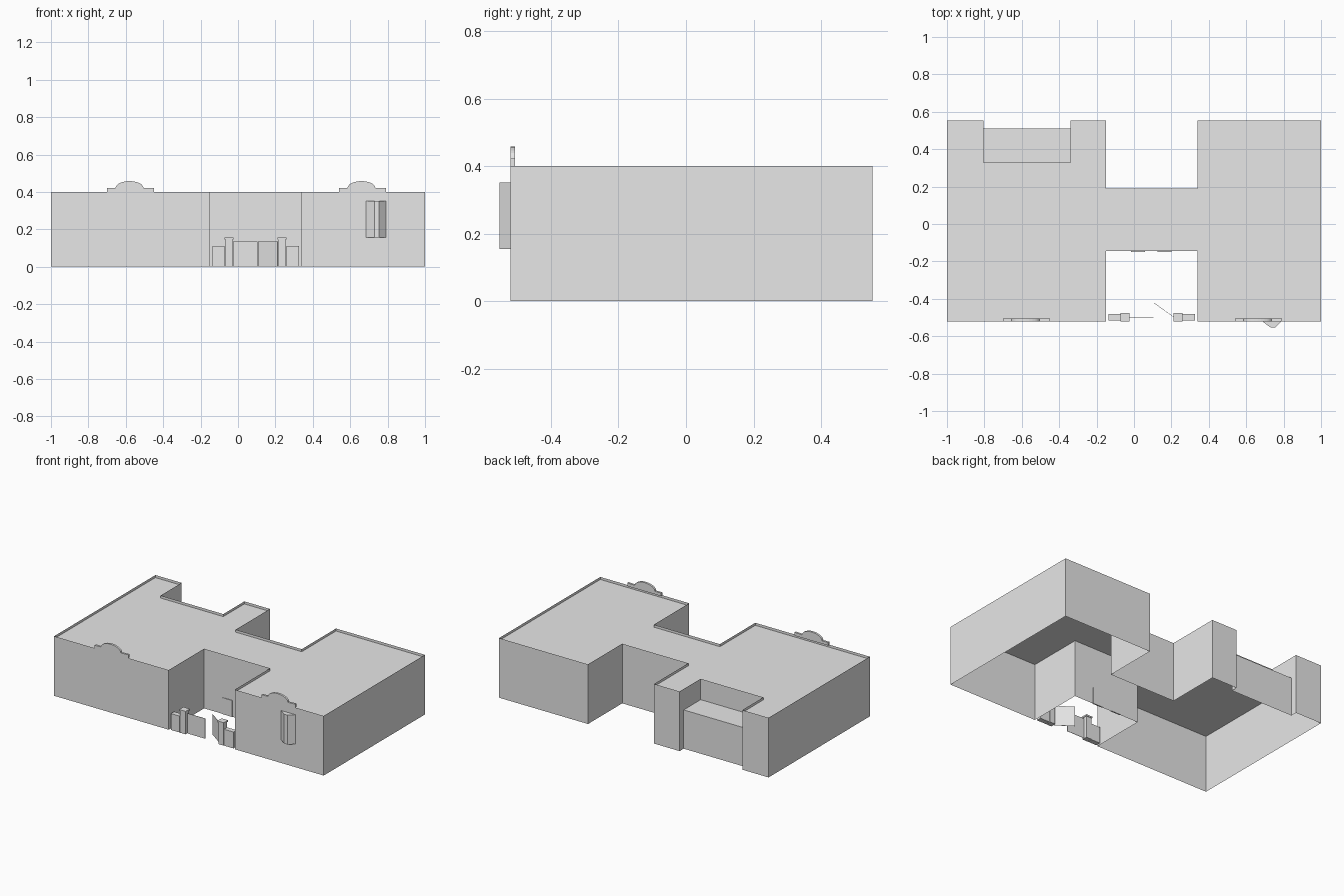
import bpy
import bmesh
from math import sin, cos, pi, atan2, hypot

cube = bpy.data.objects.get("Cube")
if cube:
    bpy.data.objects.remove(cube)

# Single plaster colour
plaster = bpy.data.materials.new("light_grey_plaster")
plaster.use_nodes = True
plaster.diffuse_color = (0.8, 0.8, 0.8, 1)
plaster.node_tree.nodes["Principled BSDF"].inputs["Base Color"].default_value = (0.8, 0.8, 0.8, 1)

FRONT, BACK, TOP = -0.52, 0.553, 0.4
TERRACE_Z = 0.26


def finish(name, bm):
    mesh = bpy.data.meshes.new(name)
    bm.to_mesh(mesh)
    bm.free()
    mesh.materials.append(plaster)
    obj = bpy.data.objects.new(name, mesh)
    bpy.context.collection.objects.link(obj)
    return obj


def box(name, x0, x1, y0, y1, z0, z1):
    bm = bmesh.new()
    bmesh.ops.create_cube(bm, size=1)
    for v in bm.verts:
        v.co.x = x1 if v.co.x > 0 else x0
        v.co.y = y1 if v.co.y > 0 else y0
        v.co.z = z1 if v.co.z > 0 else z0
    return finish(name, bm)


def prism(name, outline, offset):
    """Extrude a flat 3D outline along an offset vector."""
    bm = bmesh.new()
    face = bm.faces.new([bm.verts.new(p) for p in outline])
    new = bmesh.ops.extrude_face_region(bm, geom=[face])["geom"]
    moved = [g for g in new if isinstance(g, bmesh.types.BMVert)]
    bmesh.ops.translate(bm, verts=moved, vec=offset)
    bmesh.ops.recalc_face_normals(bm, faces=bm.faces)
    return finish(name, bm)


def wall(bm, a, b, z0, z1):
    pts = [(*a, z0), (*b, z0), (*b, z1), (*a, z1)]
    return bm.faces.new([bm.verts.new(p) for p in pts])


# Building shell: footprint, open underneath, with a sunken roof inside a parapet
footprint = [
    (-1, FRONT), (-0.15, FRONT), (-0.15, -0.145), (0.34, -0.145),
    (0.34, FRONT), (1, FRONT), (1, BACK), (0.34, BACK),
    (0.34, 0.19), (-0.15, 0.19), (-0.15, BACK), (-0.34, BACK),
    (-0.34, 0.33), (-0.805, 0.33), (-0.805, BACK), (-1, BACK),
]
bm = bmesh.new()
roof = bm.faces.new([bm.verts.new((x, y, TOP)) for x, y in footprint])
bmesh.ops.inset_region(bm, faces=[roof], thickness=0.014, use_even_offset=True)
geom = bmesh.ops.extrude_face_region(bm, geom=[roof])["geom"]
bmesh.ops.translate(bm, verts=[g for g in geom if isinstance(g, bmesh.types.BMVert)],
                    vec=(0, 0, -0.017))
if roof.is_valid and all(abs(v.co.z - TOP) < 1e-5 for v in roof.verts):
    bmesh.ops.delete(bm, geom=[roof], context='FACES_ONLY')
for a, b in zip(footprint, footprint[1:] + footprint[:1]):
    in_notch = all(-0.9 < x < -0.3 and y > 0.3 for x, y in (a, b))
    wall(bm, a, b, TERRACE_Z if in_notch else 0, TOP)
bmesh.ops.remove_doubles(bm, verts=bm.verts, dist=1e-4)
finish("building_shell", bm)

# Rear terrace: lower floor with its own outer wall
bm = bmesh.new()
path = [(-0.34, BACK), (-0.34, 0.51), (-0.805, 0.51), (-0.805, BACK)]
for a, b in zip(path, path[1:]):
    wall(bm, a, b, 0, TERRACE_Z)
floor = [(-0.805, 0.33), (-0.34, 0.33), (-0.34, 0.51), (-0.805, 0.51)]
bm.faces.new([bm.verts.new((x, y, TERRACE_Z)) for x, y in floor])
finish("rear_terrace", bm)

# Arched crests on the front parapet
for side, cx in (("right", -0.58), ("left", 0.66)):
    arch = [(cx - 0.075 * cos(t), 0.42 + 0.038 * sin(t))
            for t in (pi * i / 12 for i in range(13))]
    profile = [(cx - 0.12, TOP), (cx - 0.12, 0.42), *arch,
               (cx + 0.13, 0.422), (cx + 0.13, TOP)]
    prism(side + "_crest", [(x, FRONT, z) for x, z in profile], (0, 0.014, 0))

# Projecting bay on the front wall
bay = [(0.685, FRONT), (0.73, -0.553), (0.755, -0.553), (0.79, FRONT)]
prism("front_bay", [(x, y, 0.155) for x, y in bay], (0, 0, 0.197))

# Entrance: low side walls, capped pillars
for side, wall_x, pillar_x in (("right", (-0.137, -0.072), (-0.072, -0.025)),
                               ("left", (0.258, 0.327), (0.211, 0.258))):
    box(side + "_low_wall", *wall_x, -0.515, -0.482, 0, 0.11)
    box(side + "_pillar", pillar_x[0] + 0.004, pillar_x[1] - 0.004, -0.516, -0.479, 0, 0.148)
    box(side + "_pillar_cap", *pillar_x, -0.52, -0.475, 0.146, 0.156)

# Gate leaves: one shut, one swung inward
for name, hinge, end in (("closed_gate", (-0.027, -0.498), (0.105, -0.498)),
                         ("open_gate", (0.213, -0.498), (0.107, -0.422))):
    dx, dy = end[0] - hinge[0], end[1] - hinge[1]
    gate = box(name, 0, hypot(dx, dy), -0.001, 0.001, 0, 0.135)
    gate.location = (*hinge, 0)
    gate.rotation_euler.z = atan2(dy, dx)

# Doors in the courtyard wall
for name, x0 in (("right_door", -0.015), ("left_door", 0.125)):
    box(name, x0, x0 + 0.075, -0.149, -0.141, 0, 0.11)
